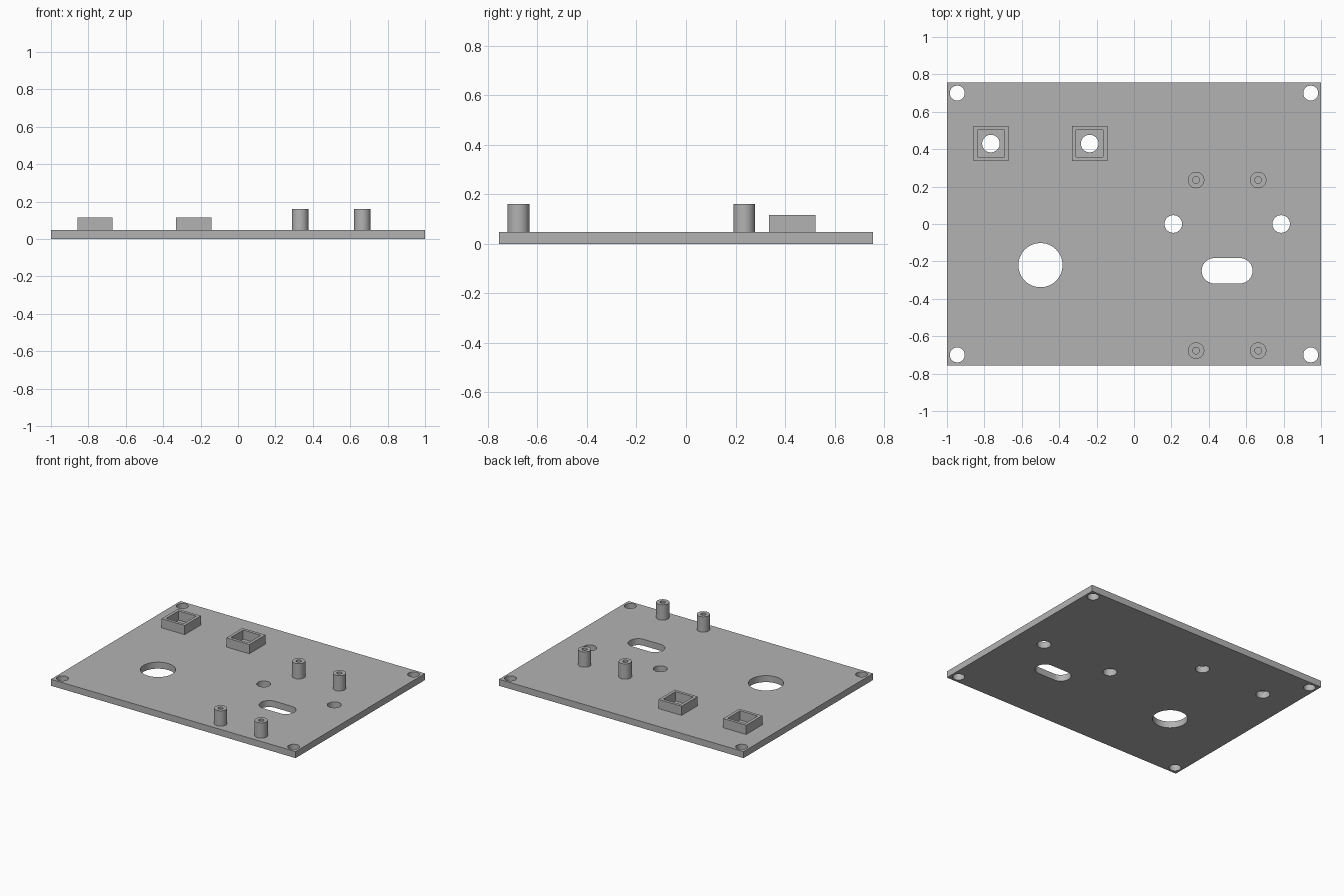
import bpy
import bmesh
from math import cos, sin, pi

if "Cube" in bpy.data.objects:
    bpy.data.objects.remove(bpy.data.objects["Cube"], do_unlink=True)

# One plain grey material
GREY = (0.45, 0.45, 0.45, 1)
grey = bpy.data.materials.new("plain_grey")
grey.use_nodes = True
grey.diffuse_color = GREY
grey.node_tree.nodes["Principled BSDF"].inputs["Base Color"].default_value = GREY

PLATE_TOP = 0.048
SINK = 0.004


def circle(x, y, r, n=48):
    return [(x + r * cos(2 * pi * i / n), y + r * sin(2 * pi * i / n)) for i in range(n)]


def rectangle(x, y, hx, hy):
    return [(x + sx * hx, y + sy * hy) for sx, sy in ((-1, -1), (1, -1), (1, 1), (-1, 1))]


def slot(x, y, half_length, r, n=24):
    d = half_length - r
    right = [(x + d + r * cos(a), y + r * sin(a)) for a in (pi * i / n - pi / 2 for i in range(n + 1))]
    left = [(2 * x - px, 2 * y - py) for px, py in right]
    return right + left


def extrude_profile(name, loops, z0, z1):
    """Solid from an outer outline and any hole outlines inside it."""
    bm = bmesh.new()
    edges = []
    for loop in loops:
        verts = [bm.verts.new((x, y, z0)) for x, y in loop]
        edges += [bm.edges.new((a, b)) for a, b in zip(verts, verts[1:] + verts[:1])]
    bmesh.ops.triangle_fill(bm, edges=edges, use_beauty=True, use_dissolve=False)
    top = bmesh.ops.extrude_face_region(bm, geom=bm.faces[:], use_keep_orig=True)
    lifted = [v for v in top["geom"] if isinstance(v, bmesh.types.BMVert)]
    bmesh.ops.translate(bm, verts=lifted, vec=(0, 0, z1 - z0))
    bmesh.ops.recalc_face_normals(bm, faces=bm.faces[:])
    mesh = bpy.data.meshes.new(name)
    bm.to_mesh(mesh)
    bm.free()
    mesh.materials.append(grey)
    obj = bpy.data.objects.new(name, mesh)
    bpy.context.collection.objects.link(obj)
    bpy.ops.object.select_all(action="DESELECT")
    obj.select_set(True)
    bpy.context.view_layer.objects.active = obj
    bpy.ops.object.shade_smooth_by_angle()
    return obj


# Base plate with corner, mounting, socket, round and slotted openings
socket_centres = {"right": (-0.765, 0.43), "left": (-0.237, 0.43)}
holes = [circle(sx * 0.945, sy * 0.7, 0.04) for sx in (-1, 1) for sy in (-1, 1)]
holes += [circle(x, 0, 0.047) for x in (0.21, 0.787)]
holes += [circle(x, y, 0.047) for x, y in socket_centres.values()]
holes += [circle(-0.5, -0.22, 0.118, 72), slot(0.498, -0.25, 0.136, 0.068)]
extrude_profile("base_plate", [rectangle(0, 0, 1, 0.756)] + holes, 0, PLATE_TOP)

# Square socket walls
for side, (x, y) in socket_centres.items():
    extrude_profile("square_socket_" + side,
                    [rectangle(x, y, 0.094, 0.094), rectangle(x, y, 0.072, 0.072)],
                    PLATE_TOP - SINK, 0.116)

# Hollow standoff posts
for side, x in (("right", 0.332), ("left", 0.664)):
    for end, y in (("front", -0.677), ("back", 0.235)):
        extrude_profile(f"standoff_{end}_{side}",
                        [circle(x, y, 0.044), circle(x, y, 0.018, 32)],
                        PLATE_TOP - SINK, 0.161)
